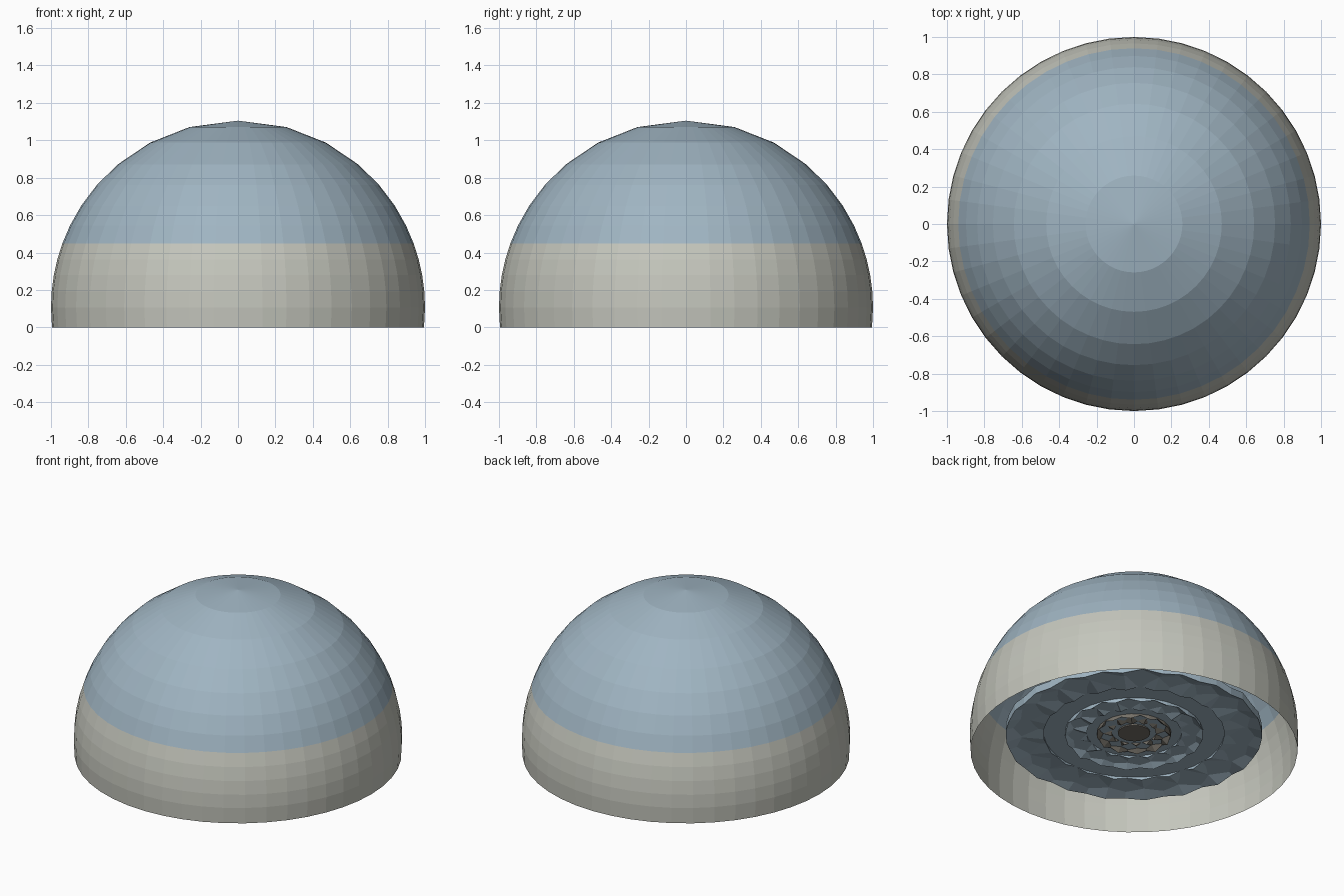
import bpy, bmesh, random
from math import sin, cos, pi, radians

random.seed(4)
cube = bpy.data.objects.get("Cube")
if cube:
    bpy.data.objects.remove(cube, do_unlink=True)


def material(name, rgb):
    m = bpy.data.materials.new(name)
    m.use_nodes = True
    m.diffuse_color = (*rgb, 1)
    m.node_tree.nodes["Principled BSDF"].inputs["Base Color"].default_value = (*rgb, 1)
    return m


blue = material("pale_blue", (0.35, 0.46, 0.54))
stone = material("warm_stone", (0.56, 0.57, 0.51))
taupe = material("dark_taupe", (0.18, 0.165, 0.14))


def revolve(name, profile, sides, mats, closed=False, ruffle=0.0, rule=None):
    """Turn an (r, z) profile about z; ruffle shifts the heights of each spoke."""
    bm = bmesh.new()
    rings = []
    for i in range(sides):
        a = 2 * pi * i / sides
        lift = ruffle * ((-1) ** i * 0.6 + random.uniform(-0.4, 0.4))
        rings.append([bm.verts.new((r * cos(a), r * sin(a), z + lift)) for r, z in profile])
    count = len(profile) if closed else len(profile) - 1
    for i in range(sides):
        p, q = rings[i], rings[(i + 1) % sides]
        for j in range(count):
            k = (j + 1) % len(profile)
            bm.faces.new((p[j], q[j], q[k], p[k]))
    bmesh.ops.remove_doubles(bm, verts=bm.verts, dist=0.0001)
    bmesh.ops.recalc_face_normals(bm, faces=bm.faces)
    if rule:
        for f in bm.faces:
            f.material_index = rule(f.calc_center_median())
    mesh = bpy.data.meshes.new(name)
    bm.to_mesh(mesh)
    bm.free()
    for m in mats:
        mesh.materials.append(m)
    obj = bpy.data.objects.new(name, mesh)
    bpy.context.collection.objects.link(obj)
    return obj


# Open dome shell: blue cap above a stone band
CENTRE = 0.105
angles = [0, 15, 28, 40, 49, 57, 64, 70, 75, 80, 85, 90, 96.03]
dome = [(sin(radians(a)), CENTRE + cos(radians(a))) for a in angles]
revolve("dome_shell", dome, 48, [blue, stone], rule=lambda c: 0 if c.z > 0.446 else 1)

# Flat underside plate inside the dome
plate = [(0, 0.13), (0.76, 0.13), (0.76, 0.15), (0, 0.15)]
revolve("underside_plate", plate, 48, [blue])

# Concentric ruffled rings under the plate
for name, inner, outer, sides, mat in (
    ("outer_ruffled_ring", 0.55, 0.78, 40, blue),
    ("middle_ruffled_ring", 0.29, 0.42, 32, blue),
    ("inner_ruffled_ring", 0.135, 0.225, 24, taupe),
):
    mid, half = (inner + outer) / 2, (outer - inner) / 2
    section = [(outer, 0.11), (mid + half * 0.2, 0.14), (inner, 0.12),
               (inner, 0.16), (outer, 0.16)]
    revolve(name, section, sides, [mat], closed=True, ruffle=0.014)

# Dark disc at the middle of the underside
revolve("centre_disc", [(0, 0.122), (0.098, 0.122), (0.098, 0.13)], 24, [taupe])
